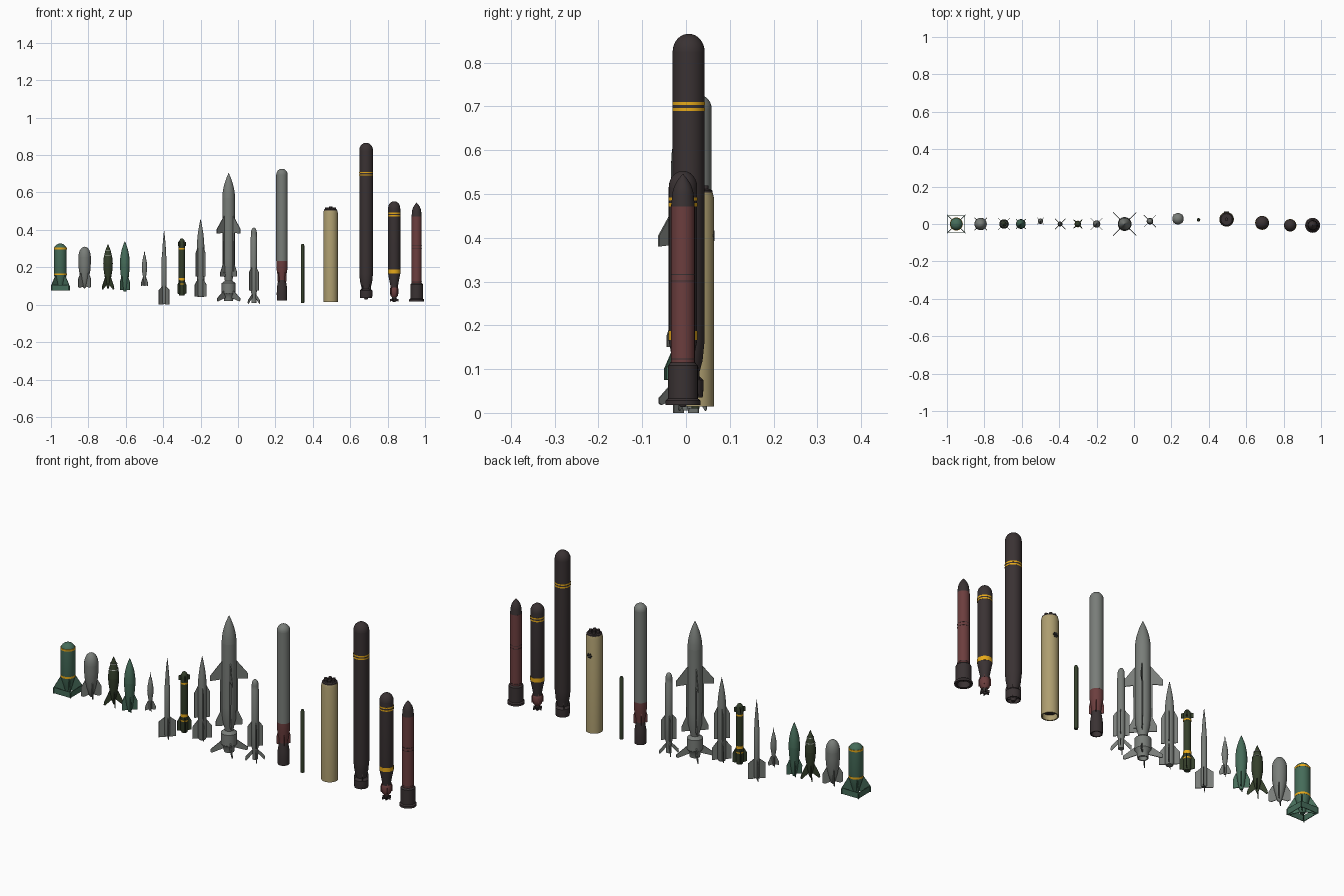
import bpy, bmesh, math
from mathutils import Matrix, Vector

if "Cube" in bpy.data.objects:
    bpy.data.objects.remove(bpy.data.objects["Cube"])


def mat(name, r, g, b):
    m = bpy.data.materials.new(name)
    m.diffuse_color = (r, g, b, 1)
    m.use_nodes = True
    m.node_tree.nodes["Principled BSDF"].inputs["Base Color"].default_value = m.diffuse_color
    return m


GRAY = mat("grey", 0.19, 0.205, 0.19)
GREEN = mat("sea_green", 0.06, 0.15, 0.10)
OLIVE = mat("dark_olive", 0.035, 0.05, 0.024)
BROWN = mat("charcoal_brown", 0.042, 0.032, 0.033)
RED = mat("dull_red", 0.15, 0.048, 0.048)
YELLOW = mat("amber", 0.80, 0.40, 0.01)
TAN = mat("tan", 0.42, 0.34, 0.16)
BLACK = mat("near_black", 0.018, 0.018, 0.018)
PALE = mat("pale_grey", 0.42, 0.45, 0.40)


def finish(name, bm, material, smooth=True):
    bmesh.ops.recalc_face_normals(bm, faces=bm.faces)
    me = bpy.data.meshes.new(name)
    bm.to_mesh(me)
    bm.free()
    me.materials.append(material)
    ob = bpy.data.objects.new(name, me)
    bpy.context.collection.objects.link(ob)
    if smooth:
        bpy.ops.object.select_all(action='DESELECT')
        ob.select_set(True)
        bpy.context.view_layer.objects.active = ob
        bpy.ops.object.shade_smooth_by_angle(angle=math.radians(32))
    return ob


def lathe(name, x, y, prof, material, n=28):
    """Revolve an (r, z) profile, bottom to top; open ends are capped."""
    bm = bmesh.new()
    rings = []
    for r, z in prof:
        if r < 1e-5:
            rings.append([bm.verts.new((x, y, z))])
        else:
            rings.append([bm.verts.new((x + r * math.cos(2 * math.pi * i / n),
                                        y + r * math.sin(2 * math.pi * i / n), z)) for i in range(n)])
    for a, b in zip(rings, rings[1:]):
        for i in range(n):
            j = (i + 1) % n
            quad = [a[i % len(a)], a[j % len(a)], b[j % len(b)], b[i % len(b)]]
            bm.faces.new(list(dict.fromkeys(quad)))
    for ring in (rings[0], rings[-1]):
        if len(ring) > 1:
            bm.faces.new(ring)
    return finish(name, bm, material)


def nose(r, z0, z1, k=2.0, steps=9):
    """Rounded nose from radius r at z0 to a tip at z1; k=2 is an ellipse, lower is sharper."""
    pts = []
    for i in range(steps + 1):
        t = 1 - (1 - i / steps) ** 1.6
        rr = r * math.sqrt(max(0, 1 - t * t)) if k == 2.0 else r * (1 - t ** k)
        pts.append((rr, z0 + (z1 - z0) * t))
    return pts


def hollow(r, z, depth, wall=0.8):
    return [(0, z + depth), (r * wall, z + depth), (r * wall, z), (r, z)]


def fins(name, x, y, outline, material, t=0.003, count=4, start=45):
    """Flat plates from an (radius, z) outline, repeated around the axis."""
    bm = bmesh.new()
    for k in range(count):
        rot = Matrix.Rotation(math.radians(start + 360 * k / count), 3, 'Z')
        sides = []
        for s in (-t / 2, t / 2):
            sides.append([bm.verts.new(rot @ Vector((r, s, z)) + Vector((x, y, 0))) for r, z in outline])
        a, b = sides
        bm.faces.new(a)
        bm.faces.new(b[::-1])
        for i in range(len(a)):
            j = (i + 1) % len(a)
            bm.faces.new((a[i], b[i], b[j], a[j]))
    return finish(name, bm, material, False)


def band(name, x, y, r, z0, z1, material):
    lathe(name, x, y, [(r - .002, z0), (r + .0007, z0), (r + .0007, z1), (r - .002, z1)], material)


def plate_ring(name, x, y, rad, z0, z1, material, t=0.003):
    """Square box of plates joining four diagonal fin tips."""
    half = rad / math.sqrt(2)
    bm = bmesh.new()
    for k in range(4):
        m = (Matrix.Translation((x, y, (z0 + z1) / 2)) @ Matrix.Rotation(k * math.pi / 2, 4, 'Z')
             @ Matrix.Translation((half, 0, 0)) @ Matrix.Diagonal((t, 2 * half, z1 - z0, 1)))
        bmesh.ops.create_cube(bm, size=1, matrix=m)
    finish(name, bm, material, False)


# 1: green bomb with box tail
x = -.95
lathe("box_tail_bomb_body", x, 0, [(.012, .08), (.02, .11), (.034, .158), (.034, .295)] + nose(.034, .295, .327), GREEN)
fins("box_tail_bomb_fins", x, 0, [(.01, .085), (.062, .075), (.07, .075), (.07, .10), (.034, .16), (.016, .12)], GREEN)
plate_ring("box_tail_bomb_box", x, 0, .064, .076, .105, GREEN)
band("box_tail_bomb_lower_stripe", x, 0, .034, .158, .168, YELLOW)
band("box_tail_bomb_upper_stripe", x, 0, .034, .296, .305, YELLOW)

# 2: fat grey bomb
x = -.82
lathe("fat_bomb_body", x, 0, [(0, .085), (.01, .095), (.022, .14), (.031, .185), (.033, .22), (.033, .255)]
      + nose(.033, .255, .31), GRAY)
fins("fat_bomb_fins", x, 0, [(.008, .10), (.035, .09), (.047, .095), (.047, .14), (.03, .17), (.018, .16)], GRAY)

# 3: olive bomb with swept fins
x = -.695
lathe("olive_bomb_body", x, 0, [(0, .08), (.008, .10), (.017, .145), (.024, .19), (.0255, .22)]
      + nose(.0255, .22, .325, 1.9), OLIVE)
fins("olive_bomb_fins", x, 0, [(.006, .11), (.04, .08), (.046, .084), (.043, .10), (.02, .15), (.01, .15)], OLIVE)
for z, r in ((.262, .0216), (.288, .0158)):
    lathe("olive_bomb_ring", x, 0, [(r - .002, z), (r + .0012, z), (r + .0004, z + .003), (r - .002, z + .003)], PALE)

# 4: slim green bomb
x = -.605
lathe("slim_bomb_body", x, 0, [(.007, .07), (.013, .09), (.02, .14), (.025, .19), (.026, .22)]
      + nose(.026, .22, .34, 2.1), GREEN)
fins("slim_bomb_fins", x, 0, [(.008, .08), (.036, .078), (.037, .12), (.024, .15), (.012, .155)], GREEN)

# 5: small grey dart
x = -.5
lathe("dart_body", x, .015, [(.006, .10), (.007, .14), (.013, .18), (.0145, .20), (.0125, .225), (.006, .262),
                             (.0025, .268), (0, .30)], GRAY, 20)
fins("dart_fins", x, .015, [(.004, .105), (.024, .10), (.026, .115), (.013, .145), (.005, .15)], GRAY, .002)

# 6: needle-nosed rocket
x = -.395
lathe("needle_rocket_body", x, 0, [(.011, .005), (.013, .012), (.013, .255), (.0105, .262)]
      + nose(.0105, .262, .40, 1.6), GRAY)
fins("needle_rocket_fins", x, 0, [(.008, .0), (.04, .0), (.04, .078), (.012, .10), (.008, .10)], GRAY)

# 7: olive rocket with amber bands
x = -.30
lathe("banded_rocket_body", x, 0, [(.014, .05), (.017, .06), (.017, .325)] + nose(.017, .325, .355), OLIVE)
fins("banded_rocket_fins", x, 0, [(.01, .055), (.033, .06), (.033, .105), (.016, .135), (.01, .135)], OLIVE)
fins("banded_rocket_canards", x, 0, [(.01, .31), (.027, .315), (.027, .335), (.01, .34)], OLIVE, .005)
for z, h in ((.13, .014), (.295, .008), (.107, .006)):
    band("banded_rocket_stripe", x, 0, .017, z, z + h, YELLOW)

# 8: rocket with long strakes
x = -.2
lathe("strake_rocket_body", x, 0, [(.016, .04), (.02, .05), (.02, .31)] + nose(.02, .31, .46, 1.7), GRAY)
fins("strake_rocket_strakes", x, 0, [(.014, .15), (.037, .15), (.037, .275), (.02, .31), (.014, .31)], GRAY)
fins("strake_rocket_tail_fins", x, 0, [(.014, .045), (.045, .045), (.045, .105), (.02, .138), (.014, .138)], GRAY)

# 9: large winged rocket with booster
x = -.05
lathe("winged_rocket_body", x, 0, [(.02, .12), (.022, .14), (.032, .185), (.034, .25), (.034, .57)]
      + nose(.034, .57, .705, 1.9), GRAY)
fins("winged_rocket_wings", x, 0, [(.03, .385), (.088, .38), (.088, .405), (.034, .475), (.03, .475)], GRAY, .004)
fins("winged_rocket_strakes", x, 0, [(.02, .17), (.04, .17), (.042, .385), (.02, .385)], GRAY, .006)
fins("winged_rocket_tail_fins", x, 0, [(.02, .15), (.062, .15), (.062, .175), (.035, .235), (.02, .235)], GRAY)
lathe("winged_rocket_booster", x, 0, hollow(.024, .02, .02) + [(.026, .045), (.037, .06), (.037, .115), (.02, .128)], GRAY)
fins("winged_rocket_booster_fins", x, 0, [(.015, .04), (.08, .018), (.087, .022), (.087, .034), (.036, .075),
                                          (.015, .075)], GRAY, .004)

# 10: blunt-nosed rocket
x, y = .085, .015
lathe("blunt_rocket_body", x, y, [(.013, .01), (.013, .06), (.0175, .075), (.0175, .36), (.0155, .364), (.0155, .385)]
      + nose(.0155, .385, .412), GRAY)
fins("blunt_rocket_strakes", x, y, [(.012, .075), (.036, .075), (.036, .175), (.017, .20), (.012, .20)], GRAY)
fins("blunt_rocket_tail_fins", x, y, [(.01, .04), (.042, .004), (.046, .01), (.044, .025), (.012, .058)], GRAY)

# 11: grey tube with red tail
x, y = .235, .028
lathe("red_tail_tube_body", x, y, [(.0305, .235), (.0305, .695)] + nose(.0305, .695, .727), GRAY)
lathe("red_tail_tube_cone", x, y, [(.02, .125), (.022, .15), (.030, .195), (.030, .236)], RED)
fins("red_tail_tube_fins", x, y, [(.015, .12), (.033, .125), (.033, .16), (.022, .2), (.015, .2)], RED)
lathe("red_tail_tube_shroud", x, y, hollow(.027, .022, .04) + [(.028, .06), (.027, .09), (.02, .135)], BROWN)

# 12: thin olive tube
lathe("thin_tube", .345, .022, [(.009, .01), (.0095, .015), (.0095, .315), (.006, .325)], OLIVE, 18)

# 13: tan canister with dark lid and hatch
x, y = .495, .025
lathe("canister_body", x, y, hollow(.039, .015, .06, .85) + [(.039, .49), (.036, .503)], TAN, 36)
lathe("canister_base_plug", x, y, [(.032, .04), (.032, .074)], BROWN)
lathe("canister_lid", x, y, [(.036, .50), (.035, .508), (.03, .512)], BROWN, 36)
lathe("canister_cap_0", x, y, [(.009, .51), (.009, .525)], BROWN, 12)
for k in range(6):
    a = k * math.pi / 3
    lathe("canister_cap", x + .021 * math.cos(a), y + .021 * math.sin(a), [(.008, .51), (.008, .52)], BROWN, 12)
bm = bmesh.new()
for k in range(7):
    a, d = k * math.pi / 3, (.009 if k else 0)
    bmesh.ops.create_cone(bm, cap_ends=True, segments=12, radius1=.0042, radius2=.0042, depth=.006,
                          matrix=Matrix.Translation((x + d * math.cos(a), y + .0375, .405 + d * math.sin(a)))
                          @ Matrix.Rotation(math.pi / 2, 4, 'X'))
finish("canister_side_ports", bm, BLACK)

# 14: tall dark tube with shrouded tail
x, y = .685, .006
lathe("tall_tube_body", x, y, [(.022, .06), (.024, .09), (.032, .12), (.0365, .165), (.0365, .825)]
      + nose(.0365, .825, .866), BROWN, 36)
lathe("tall_tube_shroud", x, y, hollow(.032, .035, .045, .88) + [(.034, .055), (.034, .075), (.024, .085)], BROWN)
fins("tall_tube_tail_fins", x, y, [(.008, .04), (.034, .04), (.034, .09), (.024, .125), (.008, .125)], BROWN)
lathe("tall_tube_hub", x, y, [(.008, .028), (.014, .04), (.014, .085)], BROWN, 16)
for z in (.69, .703):
    band("tall_tube_stripe", x, y, .0365, z, z + .007, YELLOW)

# 15: dark tube with amber bands and red tail
x, y = .835, -.007
lathe("banded_tube_body", x, y, [(.019, .085), (.021, .105), (.0325, .165), (.0325, .515)]
      + nose(.0325, .515, .553), BROWN, 32)
lathe("banded_tube_red_tail", x, y, [(.013, .04), (.02, .048), (.023, .065), (.023, .085), (.019, .092)], RED)
fins("banded_tube_fins", x, y, [(.01, .05), (.027, .055), (.027, .085), (.018, .11), (.01, .11)], RED)
lathe("banded_tube_hub", x, y, [(.006, .014), (.01, .02), (.012, .042)], BROWN, 16)
fins("banded_tube_propeller", x, y, [(.005, .02), (.022, .018), (.022, .03), (.005, .034)], BROWN, .004, 6, 0)
for z, h in ((.167, .02), (.472, .007), (.485, .007)):
    band("banded_tube_stripe", x, y, .0325, z, z + h, YELLOW)

# 16: red tube on a dark flared base
x, y = .955, -.007
lathe("red_tube_body", x, y, [(.027, .10), (.027, .472)], RED)
lathe("red_tube_nose", x, y, [(.027, .47), (.0265, .48)] + nose(.025, .49, .546, 2.2), BROWN)
lathe("red_tube_base", x, y, hollow(.04, .018, .03, .7) + [(.04, .028), (.034, .033), (.034, .108), (.028, .115)], BROWN)
for z in (.122, .30, .315):
    band("red_tube_seam", x, y, .027, z, z + .002, BROWN)
